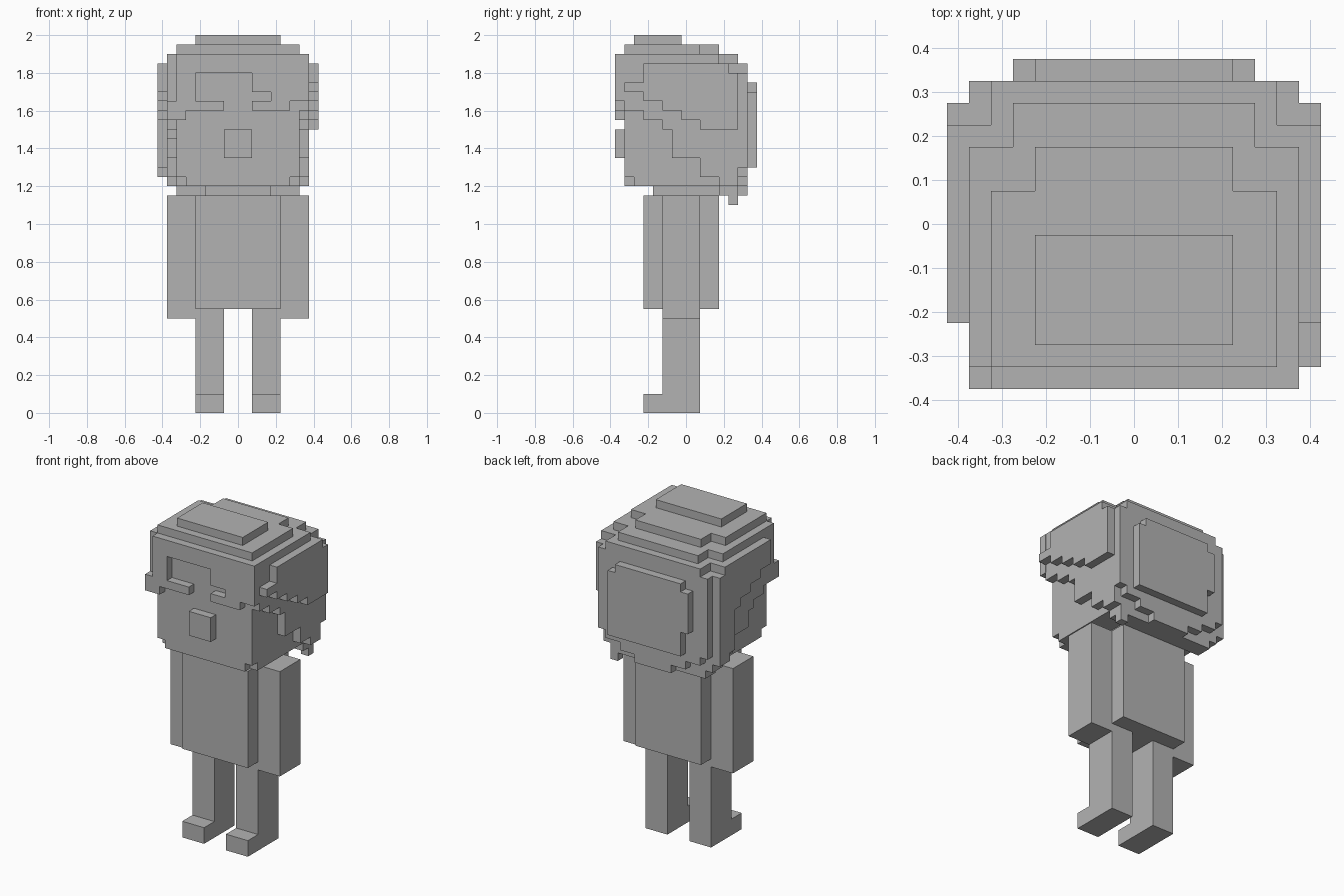
import bpy
import bmesh
from mathutils import Vector

cube = bpy.data.objects.get("Cube")
if cube:
    bpy.data.objects.remove(cube, do_unlink=True)

grey = bpy.data.materials.new("plain grey")
grey.use_nodes = True
grey.diffuse_color = (0.45, 0.45, 0.45, 1)
grey.node_tree.nodes["Principled BSDF"].inputs["Base Color"].default_value = grey.diffuse_color

# Shared dimensions: every relief on the figure is one step thick
step = 0.05
leg_inner, leg_outer, arm_outer = 0.075, 0.225, 0.375
limb_front, limb_back = -0.125, 0.075
torso_front, torso_back = -0.225, 0.175
hip, shoulder = 0.55, 1.15
chin = shoulder + step
crown = 1.85
face_half = 0.325
side_half = face_half + step
face_front = -face_half
fringe_front = face_front - step
head_back = 0.275


def plate(name, axis, lo, hi, points):
    """Extrude a flat outline along an axis; points use the other two axes in order."""
    bm = bmesh.new()
    verts = []
    for point in points:
        co = list(point)
        co.insert("xyz".index(axis), lo)
        verts.append(bm.verts.new(co))
    face = bm.faces.new(verts)
    grown = bmesh.ops.extrude_face_region(bm, geom=[face])["geom"]
    shift = Vector([hi - lo if a == axis else 0 for a in "xyz"])
    moved = [g for g in grown if isinstance(g, bmesh.types.BMVert)]
    bmesh.ops.translate(bm, vec=shift, verts=moved)
    bmesh.ops.recalc_face_normals(bm, faces=bm.faces)
    mesh = bpy.data.meshes.new(name)
    bm.to_mesh(mesh)
    bm.free()
    mesh.materials.append(grey)
    obj = bpy.data.objects.new(name, mesh)
    bpy.context.collection.objects.link(obj)


def box(name, x, y, z):
    (left, right), (front, back) = sorted(x), y
    plate(name, "z", *z, [(left, front), (right, front), (right, back), (left, back)])


def both(half):
    """Span centred on the middle of the figure."""
    return -half, half


def hair_lock(name, x, front, back, bottom, top=crown):
    """Side plate whose lower edge drops one step for every two steps back."""
    points = [(back, top), (front, top)]
    y = front
    while y < back - step / 2:
        end = min(y + 2 * step, back)
        points += [(y, bottom), (end, bottom)]
        y, bottom = end, bottom - step
    plate(name, "x", *sorted(x), points)


# Legs with feet, and arms
for side, s in (("left", 1), ("right", -1)):
    leg_x = s * leg_inner, s * leg_outer
    box(side + "_leg", leg_x, (limb_front, limb_back), (0, hip))
    box(side + "_foot", leg_x, (torso_front, limb_front), (0, 2 * step))
    box(side + "_arm", (s * leg_outer, s * arm_outer),
        (limb_front, limb_back), (hip - step, shoulder))

# Torso and neck
box("torso", both(leg_outer), (torso_front, torso_back), (hip, shoulder))
box("neck", both(torso_back), (-torso_back, torso_back), (shoulder, chin))

# Head, with the jaw cut in at its front corners
box("head", both(face_half), (face_front, head_back), (chin + step, crown))
box("jaw_front", both(face_half - step), (face_front, face_front + step), (chin, chin + step))
box("jaw", both(face_half), (face_front + step, head_back), (chin, chin + step))
box("nose", both(leg_inner), (fringe_front, face_front), (1.35, 1.5))

# Crown of the hair, in narrowing tiers
for tier, name in enumerate(("lower", "middle")):
    level = crown + tier * step
    half = side_half - tier * step
    back = torso_back - tier * 2 * step
    height = level, level + step
    box("crown_" + name, both(half), (face_front, back), height)
    box("crown_ridge_" + name, both(half - 2 * step), (back, back + 2 * step), height)
box("crown_top", both(leg_outer), (-head_back, -step / 2), (2 - step, 2))

# Fringe around the open brow
brow = crown - step
cheek = 1.65
fringe_parts = {
    "band": (-face_half, side_half, brow, crown + step),
    "right_drop": (-face_half, -leg_outer, cheek, brow),
    "right_curl": (-side_half, -leg_inner, cheek - step, cheek),
    "right_tip": (-side_half, -head_back, cheek - 2 * step, cheek - step),
    "left_drop": (torso_back, side_half, cheek, brow),
    "left_notch": (leg_inner, torso_back, cheek + step, brow),
    "left_curl": (leg_inner, head_back, cheek - step, cheek),
}
for name, (left, right, bottom, top) in fringe_parts.items():
    box("fringe_" + name, (left, right), (fringe_front, face_front), (bottom, top))

# Inner side hair: stepped locks from temple to nape, and a lowered rear corner
rear = head_back - step
for side, s, temple in (("left", 1, cheek - step), ("right", -1, cheek - 2 * step)):
    x = s * face_half, s * side_half
    hair_lock(side + "_temple_hair", x, face_front, -leg_inner, temple)
    box(side + "_ear_hair", x, (-leg_inner, leg_inner), (1.35, crown))
    hair_lock(side + "_nape_hair", x, leg_inner, rear, chin + step)
    box(side + "_corner_hair", x, (rear, head_back), (chin, brow))

# Raised left hair, with a tip pointing forward
x = side_half, side_half + step
outer = cheek + step
hair_lock("left_raised_hair", x, torso_front, leg_inner, cheek)
box("left_raised_tip", x, (face_front, torso_front), (outer, outer + step))
box("left_raised_back", x, (leg_inner, rear), (1.5, crown))
box("left_raised_corner", x, (rear, head_back), (1.5, brow))

# Raised right hair, with a long lock behind
x = -side_half - step, -side_half
long_lock = -limb_front
hair_lock("right_raised_hair", x, torso_front, long_lock, outer)
box("right_raised_lock", x, (long_lock, torso_back), (chin + 2 * step, crown))
box("right_raised_back", x, (torso_back, rear), (chin + step, crown))
box("right_raised_corner", x, (rear, head_back), (chin + step, brow))

# Back hair, widening upward tier by tier
back_y = head_back, face_half
for tier in range(3):
    level = shoulder + tier * step
    box("back_hair_tier", both(long_lock + tier * 2 * step), back_y, (level, level + step))
box("back_hair", both(side_half), back_y, (chin + 2 * step, brow))
box("back_hair_top", both(face_half), back_y, (brow, crown))

# Raised panel on the back, with a shorter wing on each side
panel_y = face_half, side_half
box("back_panel", both(leg_outer), panel_y, (chin + 2 * step, outer + step))
box("back_panel_left_wing", (leg_outer, head_back), panel_y, (chin + 2 * step, outer))
box("back_panel_right_wing", (-head_back, -leg_outer), panel_y, (1.45, outer))

# Hair below the nape
box("nape_hair", both(face_half), (torso_back, head_back), (shoulder, chin))
box("nape_lock", (head_back, face_half), (rear, head_back), (shoulder - step, shoulder))
